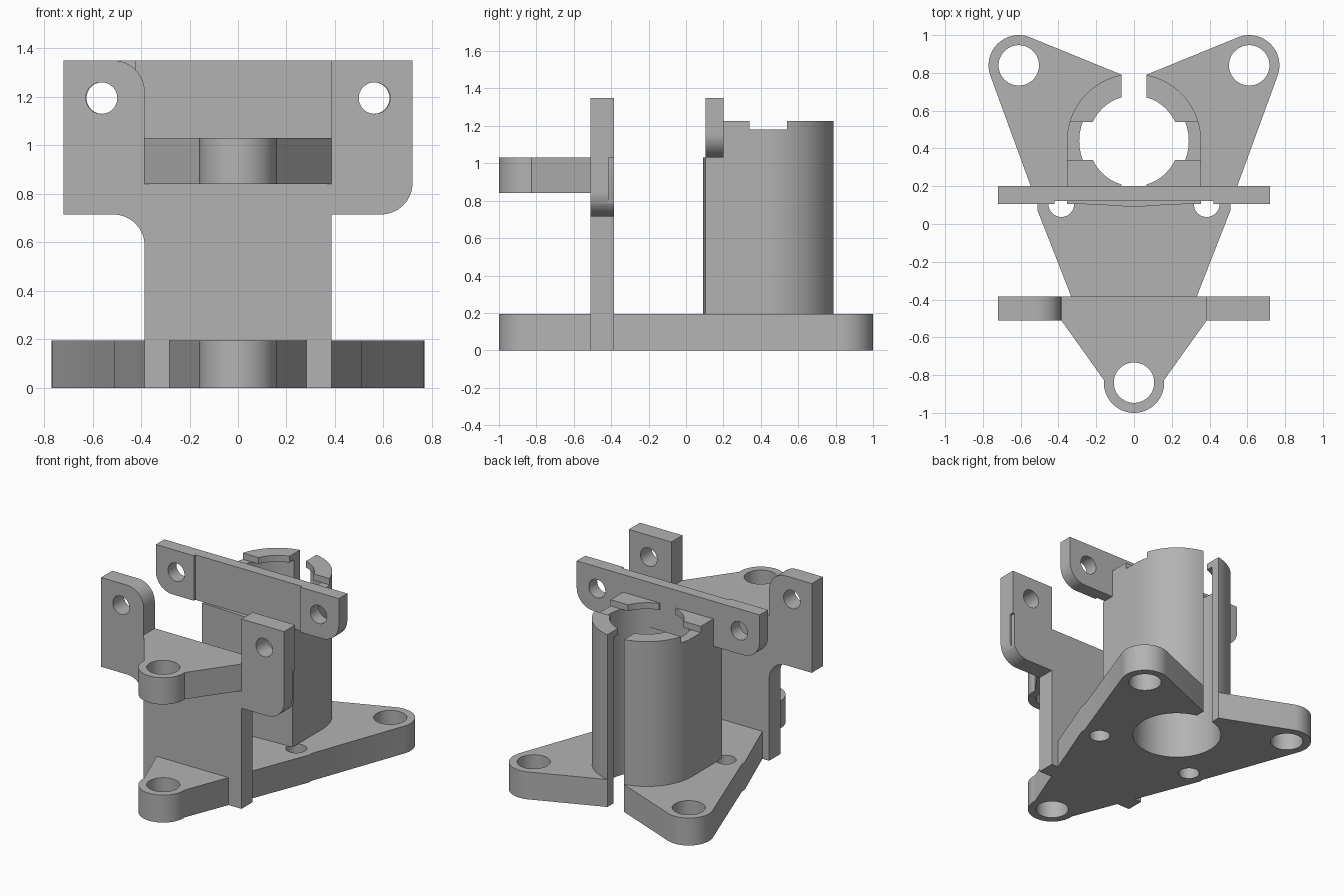
import bpy, bmesh
from math import cos, sin, radians
from mathutils import Matrix, Vector

if "Cube" in bpy.data.objects:
    bpy.data.objects.remove(bpy.data.objects["Cube"], do_unlink=True)

grey = bpy.data.materials.new("matte_grey")
grey.use_nodes = True
colour = (0.45, 0.45, 0.45, 1)
grey.diffuse_color = colour
grey.node_tree.nodes["Principled BSDF"].inputs["Base Color"].default_value = colour


def arc(cx, cy, r, start, end, steps=16):
    angles = [radians(start + (end - start) * i / steps) for i in range(steps + 1)]
    return [(cx + r * cos(a), cy + r * sin(a)) for a in angles]


def prism(name, outline, low, high, upright=False):
    """Extrude an outline along z, or along y when upright."""
    bm = bmesh.new()
    place = (lambda p: (p[0], low, p[1])) if upright else (lambda p: (p[0], p[1], low))
    face = bm.faces.new([bm.verts.new(place(p)) for p in outline])
    grown = bmesh.ops.extrude_face_region(bm, geom=[face])["geom"]
    shift = Vector((0, high - low, 0)) if upright else Vector((0, 0, high - low))
    bmesh.ops.translate(bm, vec=shift, verts=[v for v in grown if isinstance(v, bmesh.types.BMVert)])
    bmesh.ops.recalc_face_normals(bm, faces=bm.faces)
    mesh = bpy.data.meshes.new(name)
    bm.to_mesh(mesh)
    bm.free()
    mesh.materials.append(grey)
    ob = bpy.data.objects.new(name, mesh)
    bpy.context.collection.objects.link(ob)
    return ob


def box(name, x0, x1, y0, y1, z0, z1):
    return prism(name, [(x0, y0), (x1, y0), (x1, y1), (x0, y1)], z0, z1)


def hole(x, y, r, low=-1, high=3, upright=False):
    return prism("cutter", arc(x, y, r, 0, 352.5, 47), low, high, upright)


def cut(ob, *cutters):
    """Subtract the cutters, keep the result and shade it."""
    for c in cutters:
        mod = ob.modifiers.new("cut", "BOOLEAN")
        mod.operation, mod.solver, mod.object = "DIFFERENCE", "EXACT", c
    graph = bpy.context.evaluated_depsgraph_get()
    mesh = bpy.data.meshes.new_from_object(ob.evaluated_get(graph))
    ob.modifiers.clear()
    ob.data = mesh
    for c in cutters:
        bpy.data.objects.remove(c, do_unlink=True)
    bpy.ops.object.select_all(action="DESELECT")
    ob.select_set(True)
    bpy.context.view_layer.objects.active = ob
    bpy.ops.object.shade_smooth_by_angle(angle=radians(30))


def mirrored(half):
    return half + [(-x, y) for x, y in reversed(half) if abs(x) > 1e-5]


SLOT, CY, BORE = 0.065, 0.44, 0.29
BASE_TOP, ARM_TOP = 0.195, 1.03

# Three-lobed base with a bore, a rear slot and bolt holes
half = arc(0, -0.84, 0.16, -90, 5) + [(0.51, 0.07), (0.51, 0.1)]
half += arc(0.61, 0.84, 0.16, -20, 109) + [(SLOT, 0.79)]
half[0] = (0, -1)
base = prism("base", mirrored(half), 0, BASE_TOP)
cutters = [hole(0, CY, BORE), hole(0, -0.84, 0.107),
           box("cutter", -SLOT, SLOT, CY, 1, -1, 1)]
for s in (-1, 1):
    cutters += [hole(s * 0.61, 0.84, 0.107), hole(s * 0.385, 0.105, 0.068)]
cut(base, *cutters)

# Split tower with a flat-sided front
half = [(0, 0.09), (0.15, 0.1), (0.26, 0.105), (0.355, 0.105)] + arc(0, CY, 0.355, 0, 90, 24)
half[-1] = (0, CY + 0.35)
tower = prism("tower", mirrored(half), BASE_TOP, 1.225)
cut(tower, hole(0, CY, BORE, -1, 1.18), hole(0, CY, 0.24, 1, 2),
    box("cutter", -SLOT, SLOT, CY, 1, -1, 2),
    box("cutter", -1, 1, 0.34, 0.54, 1.18, 2),
    box("cutter", -SLOT, SLOT, 0.1, CY, 1.18, 2),
    box("cutter", -1, 1, 0, 0.2, ARM_TOP, 2))

# Cross bar with rounded lower corners and a recessed middle
half = [(0, ARM_TOP)] + arc(0.59, ARM_TOP + 0.13, 0.13, -90, 0) + [(0.72, 1.35), (0, 1.35)]
bar = prism("cross_bar", mirrored(half), 0.105, 0.2, True)
cut(bar, box("cutter", -0.42, 0.42, 0, 0.122, 0, 2),
    *[hole(s * 0.56, 1.195, 0.065, upright=True) for s in (-1, 1)])

# Front plate with two unequal ears
outline = [(-0.385, 0), (0.385, 0), (0.385, 0.715)]
outline += arc(0.59, 0.845, 0.13, -90, 0)
outline += [(0.72, 1.35), (0.385, 1.35), (0.385, ARM_TOP), (-0.385, ARM_TOP)]
outline += arc(-0.515, 1.22, 0.13, 0, 90)
outline += [(-0.72, 1.35), (-0.72, 0.715)] + arc(-0.515, 0.585, 0.13, 90, 0)
plate = prism("front_plate", outline, -0.51, -0.385, True)
cut(plate, box("cutter", 0.705, 1, -0.415, 0, 0.77, ARM_TOP),
    *[hole(s * 0.563, 1.195, 0.065, -2, 2, True) for s in (-1, 1)])

# Upper arm reaching forward from the plate
half = arc(0, -0.84, 0.16, -90, 5) + [(0.385, -0.51), (0.385, -0.505)]
half[0] = (0, -1)
arm = prism("upper_arm", mirrored(half), 0.84, ARM_TOP)
cut(arm, hole(0, -0.84, 0.107))
